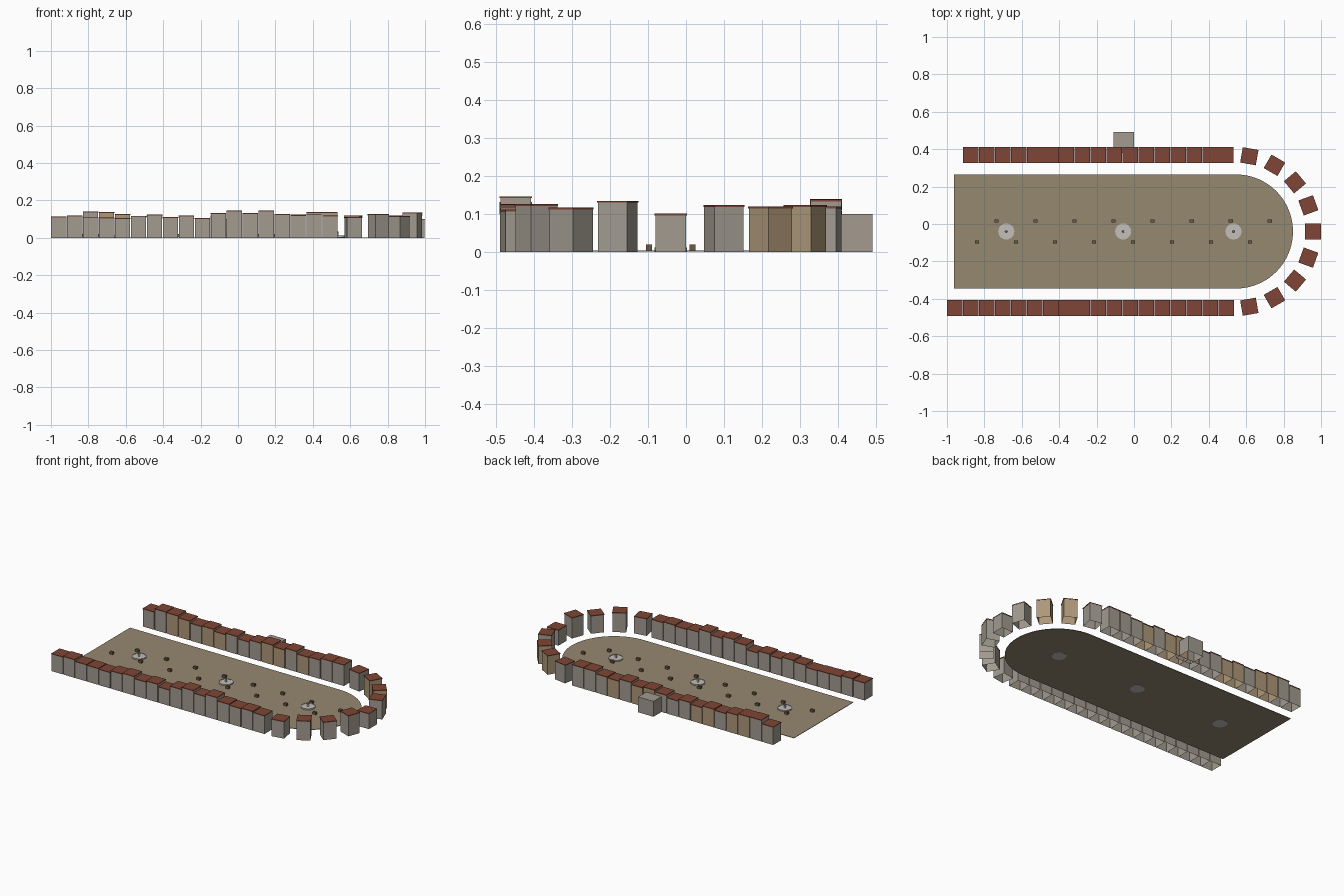
import bpy, bmesh
from math import sin, cos, pi, radians
from mathutils import Matrix

if "Cube" in bpy.data.objects:
    bpy.data.objects.remove(bpy.data.objects["Cube"])

CY = -0.04          # long axis of the square
CX = 0.545          # centre of the rounded end
R_ROW = 0.4085      # axis to middle of the house rows
PITCH = 0.0853


def material(name, rgb):
    m = bpy.data.materials.new(name)
    m.diffuse_color = (*rgb, 1)
    m.use_nodes = True
    m.node_tree.nodes["Principled BSDF"].inputs["Base Color"].default_value = m.diffuse_color
    return m


STONE = material("stone", (0.36, 0.33, 0.28))
OCHRE = material("ochre", (0.42, 0.31, 0.19))
ROOF = material("roof_tile", (0.21, 0.06, 0.035))
PAVING = material("paving", (0.30, 0.25, 0.16))
PALE = material("pale_stone", (0.55, 0.53, 0.49))
WOOD = material("wood", (0.15, 0.10, 0.06))


def finish(name, bm, mat):
    bmesh.ops.recalc_face_normals(bm, faces=bm.faces)
    me = bpy.data.meshes.new(name)
    bm.to_mesh(me)
    bm.free()
    ob = bpy.data.objects.new(name, me)
    me.materials.append(mat)
    bpy.context.collection.objects.link(ob)
    return ob


def box(name, x, y, z0, z1, sx, sy, mat, rot=0.0, open_bottom=False):
    bm = bmesh.new()
    bmesh.ops.create_cube(bm, size=1)
    bmesh.ops.scale(bm, vec=(sx, sy, z1 - z0), verts=bm.verts)
    if open_bottom:
        bm.normal_update()
        low = [f for f in bm.faces if f.normal.z < -0.9]
        bmesh.ops.delete(bm, geom=low, context='FACES_ONLY')
    ob = finish(name, bm, mat)
    ob.matrix_world = Matrix.Translation((x, y, (z0 + z1) / 2)) @ Matrix.Rotation(rot, 4, 'Z')
    return ob


def house(name, x, y, top, mat, rot=0.0):
    box(name + "_walls", x, y, 0, top - 0.005, 0.081, 0.081, mat, rot, True)
    box(name + "_roof", x, y, top - 0.005, top, 0.083, 0.085, ROOF, rot)


def lathe(name, x, y, profile, mat, n=24):
    bm = bmesh.new()
    vs = [bm.verts.new((r, 0, z)) for r, z in profile]
    es = [bm.edges.new(p) for p in zip(vs, vs[1:])]
    bmesh.ops.spin(bm, geom=vs + es, cent=(0, 0, 0), axis=(0, 0, 1),
                   angle=2 * pi, steps=n, use_duplicate=False)
    bmesh.ops.remove_doubles(bm, verts=bm.verts, dist=1e-5)
    ob = finish(name, bm, mat)
    ob.location = (x, y, 0)
    return ob


# Paved square with one rounded end
bm = bmesh.new()
outline = [(-0.962, CY + 0.305), (-0.962, CY - 0.305)]
outline += [(CX + 0.305 * cos(a), CY + 0.305 * sin(a))
            for a in (-pi / 2 + pi * i / 40 for i in range(41))]
face = bm.faces.new([bm.verts.new((x, y, 0.001)) for x, y in outline])
ext = bmesh.ops.extrude_face_region(bm, geom=[face])
bmesh.ops.translate(bm, vec=(0, 0, 0.003),
                    verts=[v for v in ext["geom"] if isinstance(v, bmesh.types.BMVert)])
finish("paved_square", bm, PAVING)

# Straight house rows
south = [.115, .12, .11, .108, .105, .118, .125, .112, .12, .105, .132, .147, .132,
         .147, .127, .122, .126, .12]
north = [.118, .14, .138, .127, .115, .12, .108, .118, .105, .12, .13, .122, .135,
         .12, .124, .138, .138]
for i, h in enumerate(south):
    house(f"south_house_{i}", -0.958 + PITCH * i, CY - R_ROW, h, STONE)
for i, h in enumerate(north):
    house(f"north_house_{i}", -0.873 + PITCH * i, CY + R_ROW, h,
          OCHRE if i in (2, 3, 5, 6, 10, 11, 13) else STONE)

# Houses around the rounded end
curve = [.112, .127, .117, .135, .102, .124, .12, .124, .12]
for i, h in enumerate(curve):
    a = radians(-80 + 20 * i)
    house(f"curve_house_{i}", CX + 0.412 * cos(a), CY + R_ROW * sin(a), h,
          OCHRE if i in (6, 7) else STONE, a)

# Church block behind the north row
box("church", -0.055, 0.435, 0, 0.10, 0.11, 0.112, STONE, open_bottom=True)

# Three fountains: basin with rim, plus centre post
for i, x in enumerate((-0.683, -0.058, 0.532)):
    lathe(f"fountain_basin_{i}", x, CY,
          [(0, 0), (0.043, 0), (0.043, 0.012), (0.038, 0.012), (0.038, 0.010), (0, 0.010)], PALE)
    lathe(f"fountain_post_{i}", x, CY,
          [(0, 0.010), (0.006, 0.010), (0.004, 0.034), (0, 0.034)], PALE, 12)

# Two staggered lines of market stalls
for i in range(8):
    box(f"north_stall_{i}", -0.735 + 0.2087 * i, CY + 0.057, 0.003, 0.02, 0.022, 0.016, WOOD)
    box(f"south_stall_{i}", -0.84 + 0.2087 * i, CY - 0.057, 0.003, 0.02, 0.022, 0.016, WOOD)
